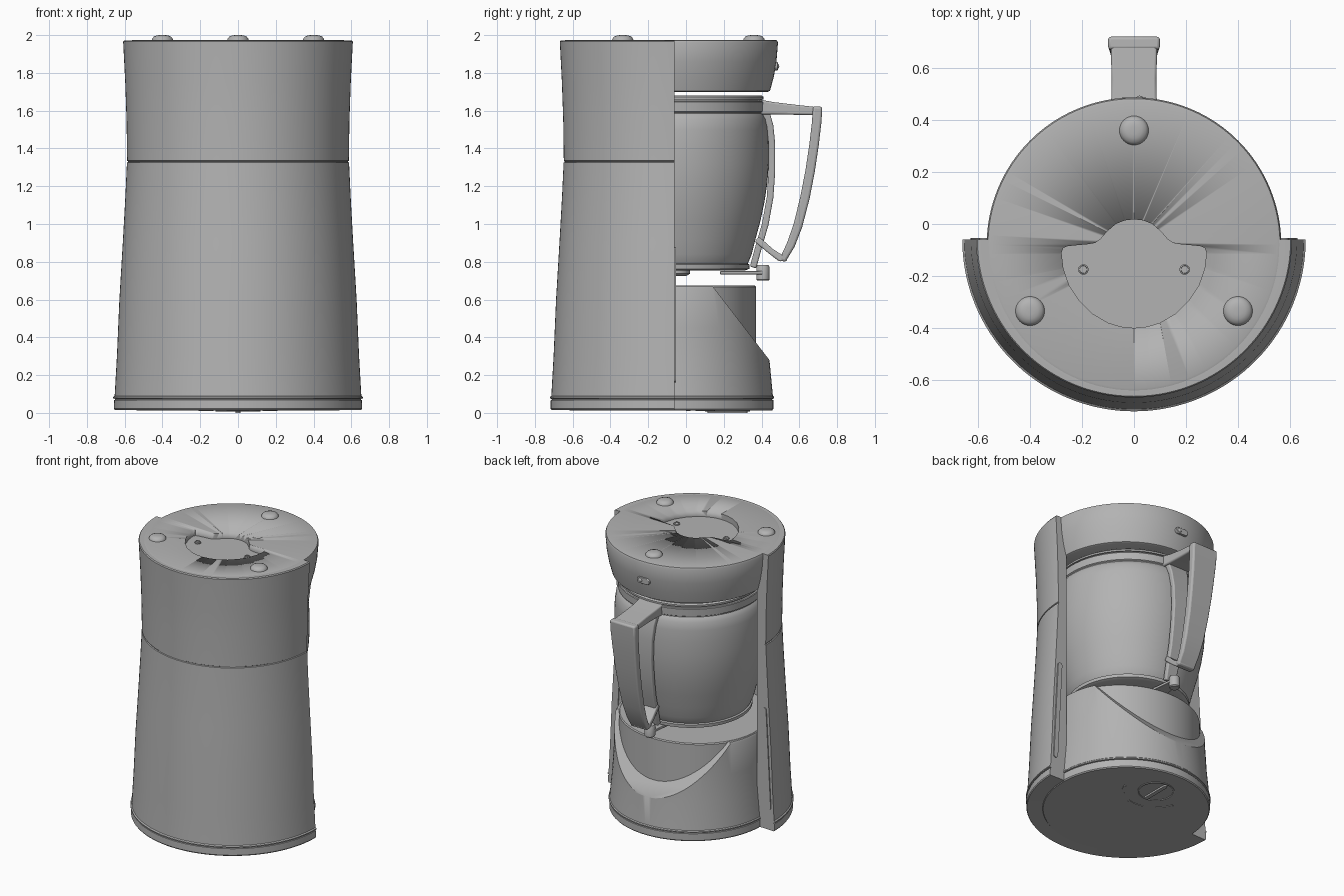
import bpy, bmesh, math
from mathutils import Vector, Matrix

if "Cube" in bpy.data.objects:
    bpy.data.objects.remove(bpy.data.objects["Cube"])

grey = bpy.data.materials.new("grey plastic")
grey.diffuse_color = (0.45, 0.45, 0.45, 1)
grey.use_nodes = True
grey.node_tree.nodes["Principled BSDF"].inputs["Base Color"].default_value = grey.diffuse_color


def finish(name, bm, bevel=0.0, angle=35):
    """Turn a bmesh into a named, shaded object."""
    bmesh.ops.remove_doubles(bm, verts=bm.verts, dist=1e-5)
    bmesh.ops.recalc_face_normals(bm, faces=bm.faces)
    me = bpy.data.meshes.new(name)
    bm.to_mesh(me)
    bm.free()
    me.materials.append(grey)
    ob = bpy.data.objects.new(name, me)
    bpy.context.collection.objects.link(ob)
    if bevel:
        m = ob.modifiers.new("bevel", 'BEVEL')
        m.width, m.segments, m.limit_method = bevel, 3, 'ANGLE'
    bpy.ops.object.select_all(action='DESELECT')
    ob.select_set(True)
    bpy.context.view_layer.objects.active = ob
    bpy.ops.object.shade_smooth_by_angle(angle=math.radians(angle))
    return ob


def lathe(profile, x=0, y=0, sx=1, n=96, start=0, sweep=2 * math.pi, closed=False):
    """Revolve (radius, z) points; a partial sweep of a closed profile gets end caps."""
    bm = bmesh.new()
    full = abs(sweep - 2 * math.pi) < 1e-6
    rows = []
    for i in range(n if full else n + 1):
        a = start + sweep * i / n
        rows.append([bm.verts.new((x + sx * r * math.cos(a), y + r * math.sin(a), z))
                     for r, z in profile])
    m = len(profile)
    for i in range(n):
        p, q = rows[i], rows[(i + 1) % len(rows)]
        for j in range(m if closed else m - 1):
            k = (j + 1) % m
            bm.faces.new((p[j], q[j], q[k], p[k]))
    if not full:
        bm.faces.new(rows[0])
        bm.faces.new(rows[-1])
    return bm


def prism(outline, z0, z1):
    """Extrude an xy outline between two heights."""
    bm = bmesh.new()
    f = bm.faces.new([bm.verts.new((x, y, z0)) for x, y in outline])
    ext = bmesh.ops.extrude_face_region(bm, geom=[f])
    bmesh.ops.translate(bm, vec=(0, 0, z1 - z0),
                        verts=[v for v in ext['geom'] if isinstance(v, bmesh.types.BMVert)])
    return bm


def bar(path):
    """Sweep a flat bar along (y, z, half width, thickness) points."""
    bm = bmesh.new()
    rings = []
    for i, (y, z, w, t) in enumerate(path):
        a, b = path[max(i - 1, 0)], path[min(i + 1, len(path) - 1)]
        d = Vector((b[0] - a[0], b[1] - a[1])).normalized() * t / 2
        rings.append([bm.verts.new((sx * w, y - s * d.y, z + s * d.x))
                      for sx, s in ((-1, -1), (1, -1), (1, 1), (-1, 1))])
    for p, q in zip(rings, rings[1:]):
        for j in range(4):
            bm.faces.new((p[j], p[(j + 1) % 4], q[(j + 1) % 4], q[j]))
    bm.faces.new(rings[0])
    bm.faces.new(rings[-1])
    return bm


def pill(length, r, n=10):
    """Outline of a rounded slot along the second axis."""
    pts = []
    for i in range(2 * n + 2):
        a = math.pi * (i if i <= n else i - 1) / n
        pts.append((r * math.cos(a), r * math.sin(a) + (1 if i <= n else -1) * (length / 2 - r)))
    return pts


# Front half shell with foot rim and seam groove
shell = [(0.652, 0.015), (0.657, 0.022), (0.656, 0.068), (0.65, 0.070), (0.65, 0.074), (0.661, 0.076),
         (0.661, 0.084), (0.653, 0.09), (0.641, 0.3), (0.628, 0.6), (0.61, 0.9), (0.596, 1.15),
         (0.588, 1.325), (0.582, 1.328), (0.582, 1.332), (0.587, 1.335), (0.590, 1.55),
         (0.597, 1.75), (0.608, 1.965), (0.603, 1.972), (0.55, 1.973), (0.52, 1.97), (0.52, 0.018)]
finish("front_shell", lathe(shell, y=-0.06, start=math.pi, sweep=math.pi, closed=True, n=72))

# Raised strips on the back edges of the shell
for side in (-1, 1):
    bm = prism(pill(0.72, 0.017), 0, 0.008)
    bmesh.ops.transform(bm, verts=bm.verts, matrix=Matrix.Translation((side * 0.595, -0.061, 0.52))
                        @ Matrix.Rotation(side * math.radians(-3), 4, 'Y')
                        @ Matrix.Rotation(math.radians(90), 4, 'X') @ Matrix.Scale(-1, 4, (0, 0, 1)))
    finish("edge_strip", bm)

# Upper housing
head = finish("upper_housing", lathe([(0, 1.70), (0.515, 1.70), (0.525, 1.705), (0.545, 1.78),
              (0.559, 1.86), (0.567, 1.96), (0.562, 1.972), (0.552, 1.975), (0, 1.975)], y=-0.08))

# Recess in the top face
half = [(0.035, 0.014), (0.07, 0.0), (0.105, -0.03), (0.13, -0.06), (0.15, -0.073), (0.18, -0.078),
        (0.255, -0.085), (0.272, -0.092), (0.279, -0.11), (0.272, -0.17), (0.25, -0.235),
        (0.21, -0.295), (0.16, -0.345), (0.1, -0.38), (0.05, -0.395)]
outline = [(0, 0.018)] + half + [(0, -0.4)] + [(-x, y) for x, y in reversed(half)]
cutter = finish("recess_cutter", prism(outline, 1.935, 2.1))
cutter.hide_render = True
cutter.hide_set(True)
m = head.modifiers.new("recess", 'BOOLEAN')
m.operation, m.object, m.solver = 'DIFFERENCE', cutter, 'EXACT'

# Screws inside the recess
for side in (-1, 1):
    finish("screw", lathe([(0, 1.93), (0.02, 1.93), (0.02, 1.943), (0.015, 1.946), (0.014, 1.94),
                           (0, 1.94)], x=side * 0.195, y=-0.175, n=20))
    for ang in (0, 90):
        bm = prism([(-0.014, -0.004), (0.014, -0.004), (0.014, 0.004), (-0.014, 0.004)], 1.938, 1.945)
        bmesh.ops.rotate(bm, verts=bm.verts, matrix=Matrix.Rotation(math.radians(ang), 3, 'Z'))
        bmesh.ops.translate(bm, verts=bm.verts, vec=(side * 0.195, -0.175, 0))
        finish("screw_cross", bm)

# Domed pads on the top face
for x, y in ((0, 0.36), (-0.4, -0.335), (0.4, -0.335)):
    finish("round_pad", lathe([(0.057, 1.97), (0.055, 1.98), (0.046, 1.992), (0.03, 1.998),
                               (0.015, 2.0), (0, 2.0)], x=x, y=y, n=32), angle=60)

# Small switch on the back of the upper housing
bm = prism(pill(0.1, 0.022), 0, 0.02)
bmesh.ops.transform(bm, verts=bm.verts, matrix=Matrix.Translation((0, 0.466, 1.835))
                    @ Matrix.Rotation(math.radians(90), 4, 'Y') @ Matrix.Rotation(math.radians(-90), 4, 'X'))
finish("switch_plate", bm, 0.004)
bm = bmesh.new()
bmesh.ops.create_uvsphere(bm, u_segments=16, v_segments=10, radius=0.018)
bmesh.ops.translate(bm, verts=bm.verts, vec=(0.022, 0.476, 1.835))
finish("switch_button", bm, angle=60)

# Lower housing, cut by a slanted plane at the back
bm = lathe([(0, 0.013), (0.536, 0.013), (0.542, 0.02), (0.542, 0.068), (0.536, 0.07), (0.536, 0.074),
            (0.546, 0.076), (0.546, 0.084), (0.54, 0.09), (0.522, 0.28), (0.512, 0.45),
            (0.506, 0.66), (0.50, 0.672), (0, 0.672)], y=-0.08)
bmesh.ops.remove_doubles(bm, verts=bm.verts, dist=1e-5)
cut = bmesh.ops.bisect_plane(bm, geom=bm.verts[:] + bm.edges[:] + bm.faces[:], plane_co=(0, 0.14, 0.672),
                             plane_no=(0, 0.39, 0.30), clear_outer=True)
bmesh.ops.holes_fill(bm, edges=[e for e in bm.edges if e.is_boundary], sides=0)
finish("lower_housing", bm)
finish("inner_column", lathe([(0, 0.1), (0.45, 0.1), (0.45, 0.667), (0.444, 0.674), (0, 0.674)],
                             y=-0.08, sx=1.1))

# Underside dial, its grip ridge and curved slots
finish("dial", lathe([(0, 0.02), (0.12, 0.02), (0.12, 0.009), (0.112, 0.007), (0.11, 0.012), (0, 0.012)],
                     y=0.22, n=48))
bm = prism(pill(0.21, 0.014), 0.0, 0.02)
bmesh.ops.translate(bm, verts=bm.verts, vec=(0, 0.22, 0))
finish("dial_ridge", bm)
for mid in (-35, -90, -145):
    finish("curved_mark", lathe([(0.205, 0.009), (0.22, 0.009), (0.22, 0.02), (0.205, 0.02)], y=0.22, n=10,
           start=math.radians(mid - 16), sweep=math.radians(32), closed=True))

# Jug with lid
finish("jug", lathe([(0, 0.755), (0.375, 0.755), (0.395, 0.763), (0.397, 0.785), (0.386, 0.79), (0.392, 0.80),
       (0.408, 0.84), (0.428, 0.92), (0.455, 1.02), (0.476, 1.12), (0.491, 1.22), (0.498, 1.32),
       (0.498, 1.42), (0.494, 1.50), (0.486, 1.555), (0.472, 1.578), (0.466, 1.585), (0.466, 1.59),
       (0.474, 1.595), (0.476, 1.645), (0.472, 1.65), (0.462, 1.652), (0.462, 1.658), (0.471, 1.66),
       (0.471, 1.672), (0.462, 1.68), (0, 1.68)], y=-0.06))
finish("jug_valve", lathe([(0, 0.724), (0.06, 0.724), (0.082, 0.737), (0.082, 0.76)], y=-0.06, n=32))

# Jug handle: strap, top arm, grip and lower arm
finish("handle_strap", bar([(0.42, 1.60, 0.08, 0.04), (0.445, 1.52, 0.07, 0.035), (0.455, 1.42, 0.06, 0.035),
       (0.455, 1.28, 0.055, 0.035), (0.445, 1.14, 0.055, 0.035), (0.42, 1.0, 0.05, 0.035),
       (0.385, 0.88, 0.045, 0.035), (0.355, 0.77, 0.04, 0.035)]), 0.008)
finish("handle_arm", bar([(0.38, 1.62, 0.095, 0.08), (0.46, 1.613, 0.088, 0.065),
       (0.56, 1.606, 0.086, 0.055), (0.70, 1.597, 0.09, 0.042)]), 0.01)
finish("handle_grip", bar([(0.697, 1.622, 0.1, 0.05), (0.692, 1.54, 0.098, 0.05), (0.678, 1.42, 0.093, 0.05),
       (0.657, 1.28, 0.088, 0.05), (0.63, 1.14, 0.082, 0.05), (0.592, 0.99, 0.076, 0.048),
       (0.555, 0.89, 0.07, 0.045), (0.51, 0.805, 0.066, 0.035)]), 0.012)
finish("handle_lower_arm", bar([(0.535, 0.822, 0.064, 0.035), (0.50, 0.82, 0.064, 0.038),
       (0.45, 0.855, 0.058, 0.032), (0.375, 0.92, 0.05, 0.035)]), 0.008)

# Latch under the jug
finish("latch_plate", bar([(0.18, 0.742, 0.06, 0.018), (0.41, 0.742, 0.035, 0.018)]), 0.004)
finish("latch_knob", lathe([(0, 0.70), (0.03, 0.70), (0.035, 0.706), (0.035, 0.774), (0.03, 0.782),
                            (0, 0.782)], y=0.407, n=28))
